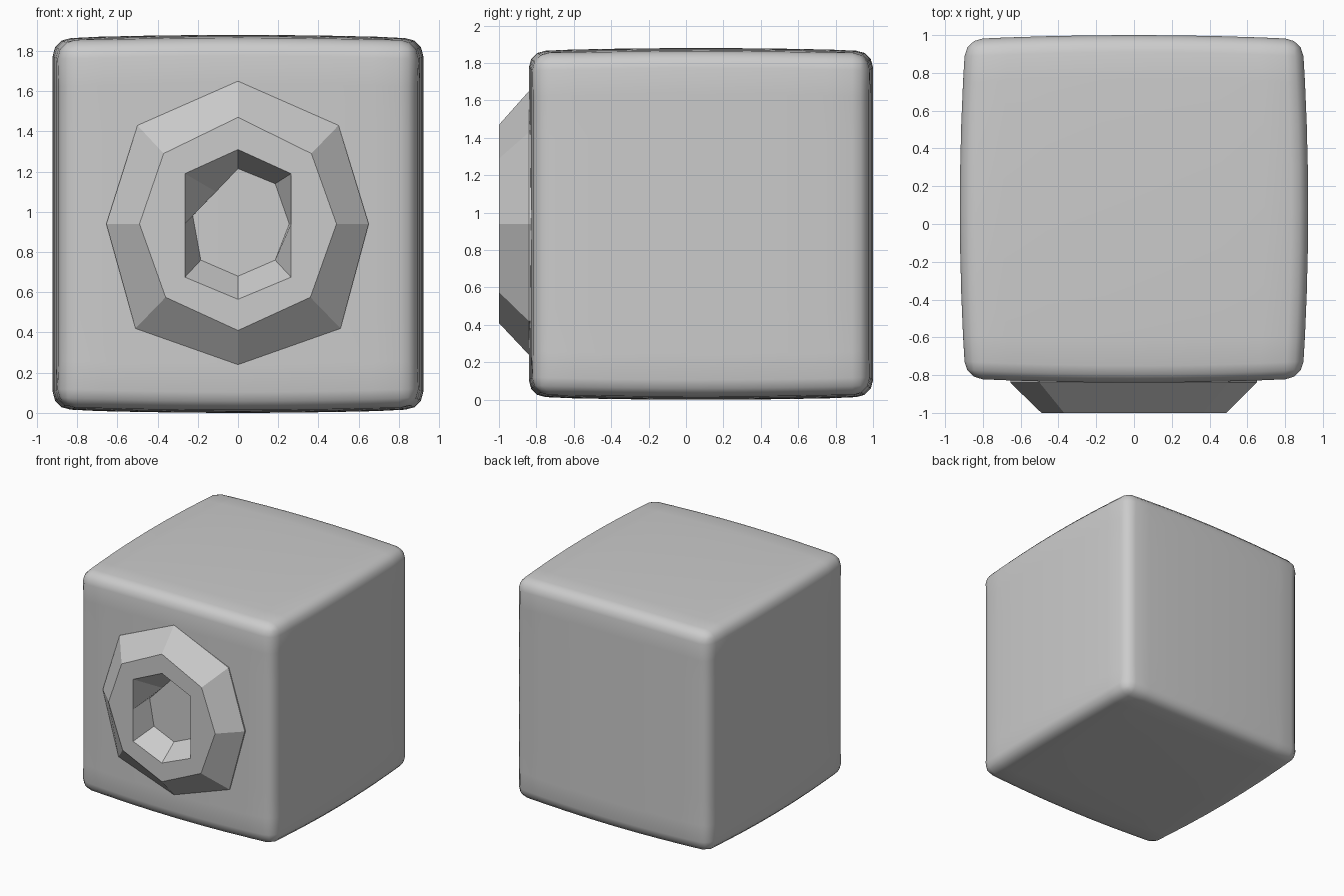
import bpy, bmesh
from math import radians

if "Cube" in bpy.data.objects:
    bpy.data.objects.remove(bpy.data.objects["Cube"])


def add_object(name, bm):
    bmesh.ops.recalc_face_normals(bm, faces=bm.faces[:])
    mesh = bpy.data.meshes.new(name)
    bm.to_mesh(mesh)
    bm.free()
    obj = bpy.data.objects.new(name, mesh)
    bpy.context.collection.objects.link(obj)
    return obj


# Body: subdivided cube, softly bulged sides, rounded edges
bm = bmesh.new()
bmesh.ops.create_cube(bm, size=2)
bmesh.ops.subdivide_edges(bm, edges=bm.edges[:], cuts=7, use_grid_fill=True)
for v in bm.verts:
    a, b, c = v.co
    v.co.x = a * (0.922 - 0.03 * b * b)
    v.co.y = 0.08 + b * (0.92 - 0.022 * a * a)
    v.co.z = 0.94 + c * (0.94 - 0.016 * a * a - 0.014 * b * b)
rim = [e for e in bm.edges if e.calc_face_angle(0) > radians(60)]
bmesh.ops.bevel(bm, geom=rim, offset=0.09, segments=3, profile=0.5,
                affect='EDGES', clamp_overlap=True)
for f in bm.faces:
    f.smooth = True
add_object("body", bm)

# Front ring: faceted eight-sided collar around a tapering recess
outer_base = [(0, 1.65), (0.50, 1.43), (0.65, 0.94), (0.51, 0.42),
              (0, 0.24), (-0.51, 0.42), (-0.655, 0.94), (-0.50, 1.43)]
outer_rim = [(0, 1.47), (0.365, 1.29), (0.49, 0.94), (0.36, 0.575),
             (0, 0.41), (-0.36, 0.575), (-0.49, 0.94), (-0.37, 1.29)]
hole_rim = [(0, 1.31), (0.264, 1.19), (0.264, 0.94), (0.264, 0.675),
            (0, 0.565), (-0.264, 0.675), (-0.264, 0.94), (-0.264, 1.19)]
hole_floor = [(0, 1.215), (0.185, 1.14), (0.255, 0.94), (0.185, 0.76),
              (0, 0.68), (-0.185, 0.76), (-0.225, 0.98), (-0.11, 1.10)]
sections = [(outer_base, -0.78), (outer_base, -0.84), (outer_rim, -1.0),
            (hole_rim, -1.0), (hole_floor, -0.84), (hole_floor, -0.78)]
bm = bmesh.new()
loops = [[bm.verts.new((x, y, z)) for x, z in pts] for pts, y in sections]
for k, p in enumerate(loops):
    q = loops[(k + 1) % len(loops)]
    for i in range(8):
        j = (i + 1) % 8
        bm.faces.new((p[i], p[j], q[j], q[i]))
add_object("front_ring", bm)
